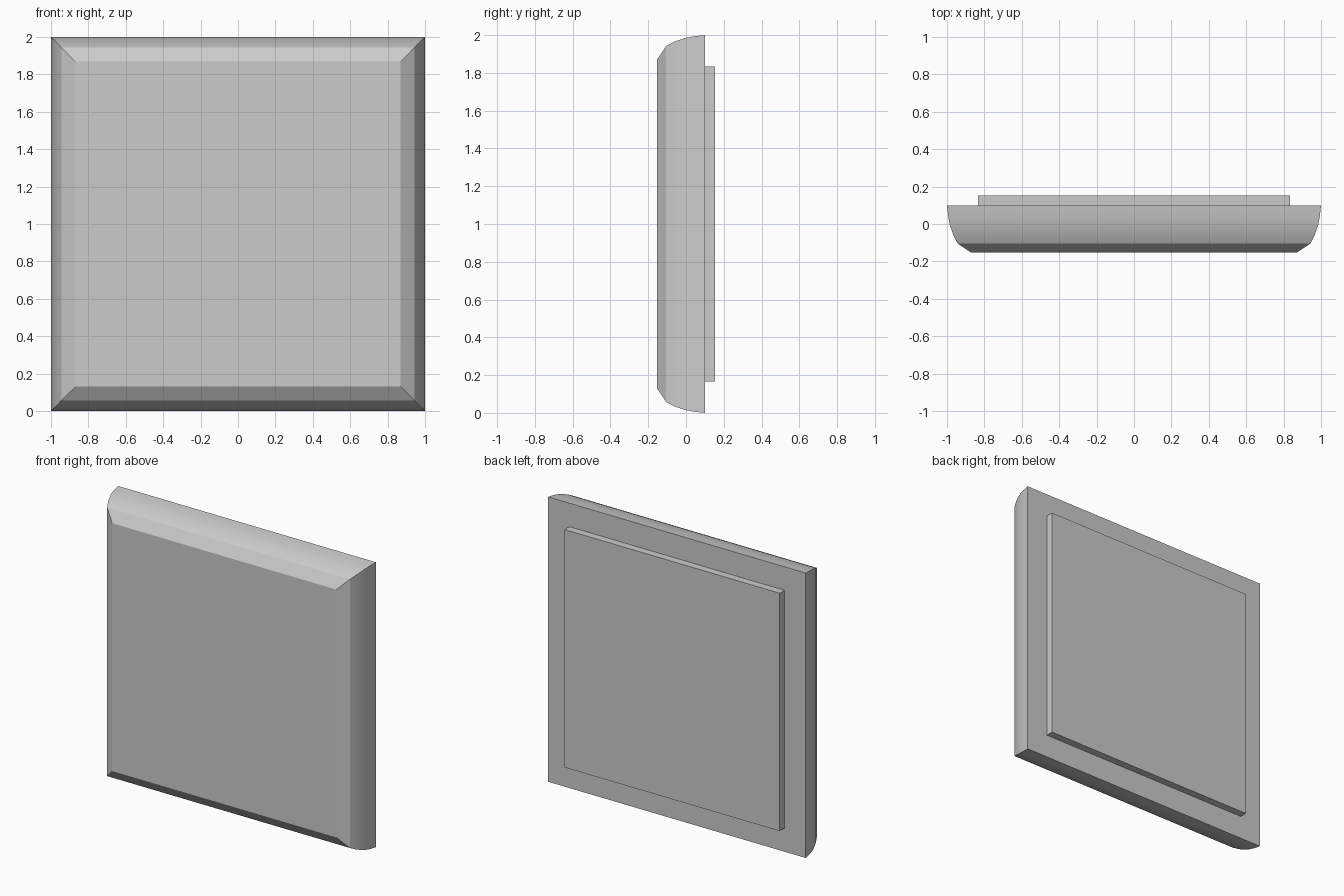
import bpy, bmesh, math

cube = bpy.data.objects.get("Cube")
if cube:
    bpy.data.objects.remove(cube, do_unlink=True)

grey = bpy.data.materials.new("plain_grey")
grey.use_nodes = True
colour = (0.6, 0.6, 0.6, 1.0)
grey.diffuse_color = colour
grey.node_tree.nodes["Principled BSDF"].inputs["Base Color"].default_value = colour


def square_loft(name, profile):
    """Loft square rings, each given as (half size, y), and cap both ends."""
    bm = bmesh.new()
    rings = []
    for half, y in profile:
        rings.append([bm.verts.new((sx * half, y, 1 + sz * half))
                      for sx, sz in ((-1, -1), (1, -1), (1, 1), (-1, 1))])
    for a, b in zip(rings, rings[1:]):
        for i in range(4):
            j = (i + 1) % 4
            bm.faces.new((a[i], a[j], b[j], b[i]))
    bm.faces.new(rings[0])
    bm.faces.new(rings[-1])
    bmesh.ops.recalc_face_normals(bm, faces=bm.faces)
    mesh = bpy.data.meshes.new(name)
    bm.to_mesh(mesh)
    bm.free()
    mesh.materials.append(grey)
    obj = bpy.data.objects.new(name, mesh)
    bpy.context.collection.objects.link(obj)
    bpy.ops.object.select_all(action='DESELECT')
    obj.select_set(True)
    bpy.context.view_layer.objects.active = obj
    bpy.ops.object.shade_smooth_by_angle(angle=math.radians(27))
    return obj


# Cushioned front panel with rounded rim
square_loft("front_panel", [
    (0.87, -0.153), (0.943, -0.105), (0.965, -0.062),
    (0.985, -0.005), (0.994, 0.045), (1.0, 0.1)])

# Raised plate on the back
square_loft("back_plate", [(0.835, 0.1), (0.835, 0.153)])
